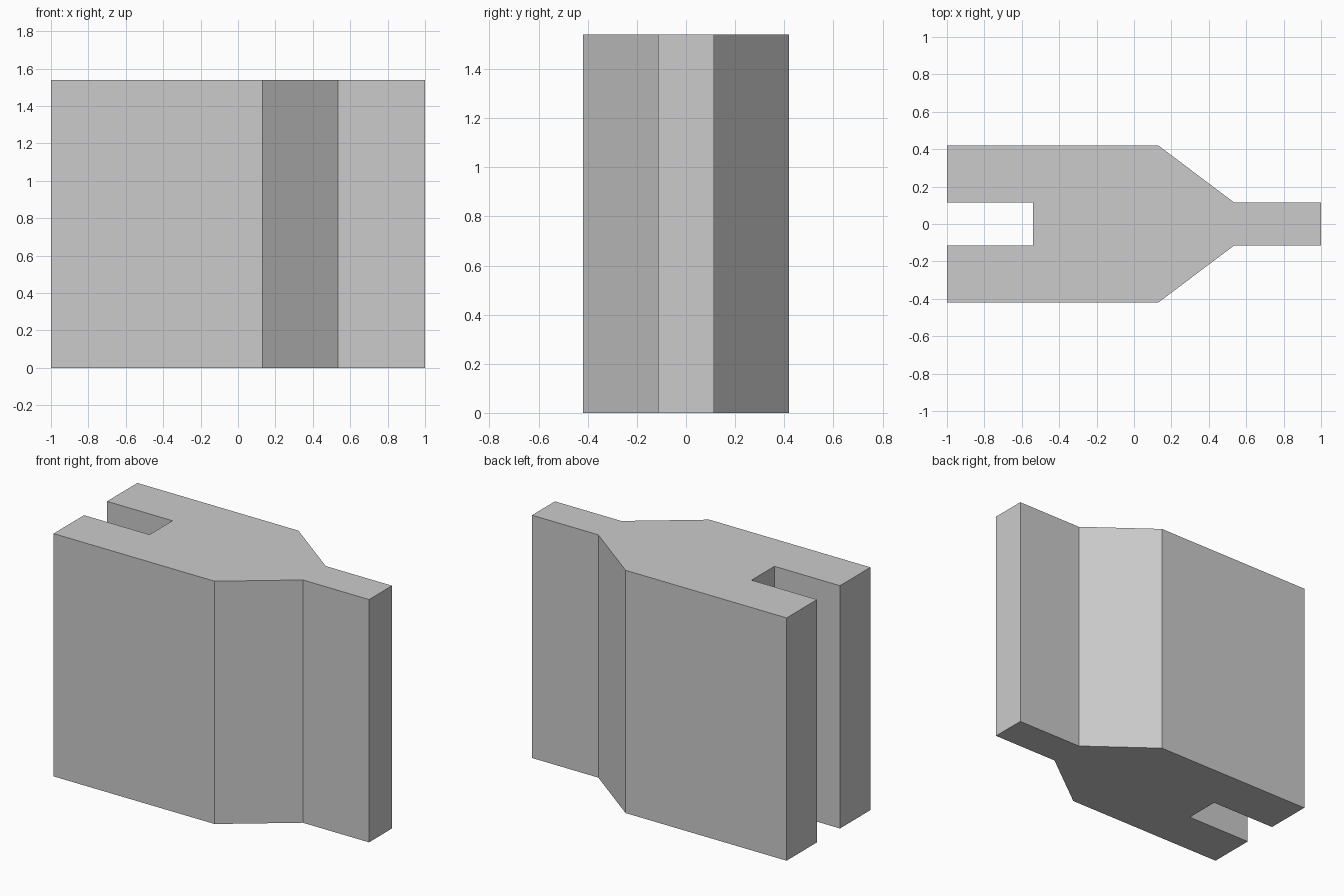
import bpy, bmesh

if "Cube" in bpy.data.objects:
    bpy.data.objects.remove(bpy.data.objects["Cube"])

HEIGHT = 1.54

# Half outline of the block, from the slot floor round to the tongue tip
half = [(-0.54, 0.115), (-1.0, 0.115), (-1.0, 0.42),
        (0.13, 0.42), (0.535, 0.115), (1.0, 0.115)]
# Mirror across y = 0 to close the outline
outline = half + [(x, -y) for x, y in reversed(half)]

# Extrude the outline into the tongue and groove block
bm = bmesh.new()
base = bm.faces.new([bm.verts.new((x, y, 0)) for x, y in outline])
top = bmesh.ops.extrude_face_region(bm, geom=[base], use_keep_orig=True)
bmesh.ops.translate(bm, vec=(0, 0, HEIGHT),
                    verts=[v for v in top["geom"] if isinstance(v, bmesh.types.BMVert)])
bmesh.ops.recalc_face_normals(bm, faces=bm.faces[:])

mesh = bpy.data.meshes.new("tongue_and_groove_block")
bm.to_mesh(mesh)
bm.free()
block = bpy.data.objects.new("tongue_and_groove_block", mesh)
bpy.context.collection.objects.link(block)

# Plain light grey
grey = bpy.data.materials.new("light_grey")
grey.diffuse_color = (0.6, 0.6, 0.6, 1)
grey.use_nodes = True
grey.node_tree.nodes["Principled BSDF"].inputs["Base Color"].default_value = grey.diffuse_color
mesh.materials.append(grey)
